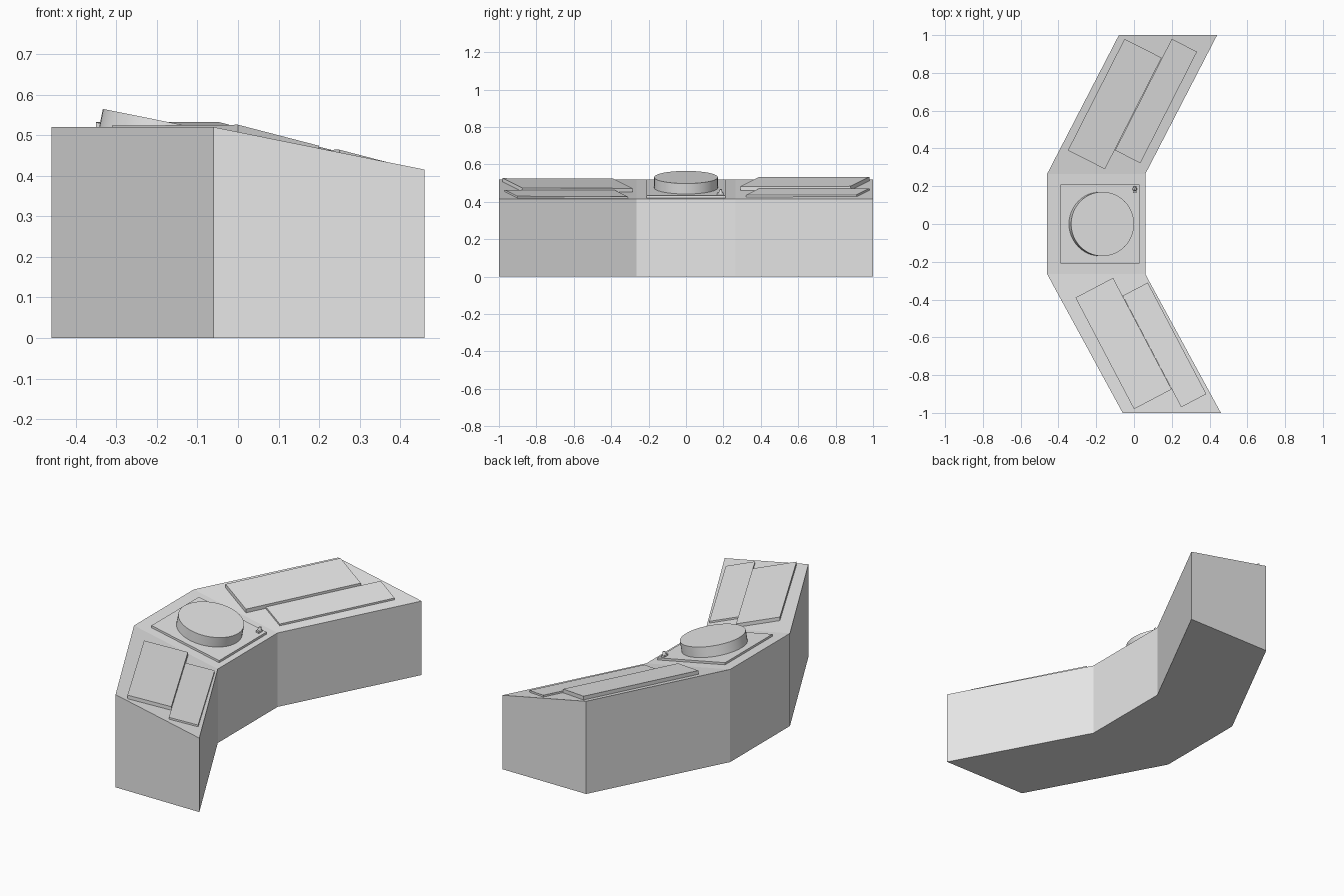
import bpy
import bmesh
import math
from mathutils import Vector, Matrix

cube = bpy.data.objects.get("Cube")
if cube:
    bpy.data.objects.remove(cube, do_unlink=True)

grey = bpy.data.materials.new("light grey")
grey.use_nodes = True
colour = (0.8, 0.8, 0.8, 1)
grey.diffuse_color = colour
grey.node_tree.nodes["Principled BSDF"].inputs["Base Color"].default_value = colour

BACK, WIDTH, BEND = -0.46, 0.52, 0.265
HIGH, LOW = 0.52, 0.415
TILT = math.atan((HIGH - LOW) / WIDTH)
END_X = {1: -0.08, -1: -0.06}      # outer edge at the two wing tips


def outer_x(y):
    """Outer edge of the bent desk at a given y."""
    side = 1 if y > 0 else -1
    t = max(0, (abs(y) - BEND) / (1 - BEND))
    return BACK + t * (END_X[side] - BACK)


def top_z(x, y):
    """Height of the sloping desk top."""
    return HIGH - (HIGH - LOW) * (x - outer_x(y)) / WIDTH


def finish(name, bm):
    bmesh.ops.recalc_face_normals(bm, faces=bm.faces)
    mesh = bpy.data.meshes.new(name)
    bm.to_mesh(mesh)
    bm.free()
    obj = bpy.data.objects.new(name, mesh)
    bpy.context.collection.objects.link(obj)
    mesh.materials.append(grey)
    return obj


def prism(name, outline, lower, upper):
    """Solid over an outline, with height functions for its two ends."""
    bm = bmesh.new()
    a = [bm.verts.new((x, y, lower(x, y))) for x, y in outline]
    b = [bm.verts.new((x, y, upper(x, y))) for x, y in outline]
    bm.faces.new(a)
    bm.faces.new(b)
    for i in range(len(a)):
        j = (i + 1) % len(a)
        bm.faces.new((a[i], a[j], b[j], b[i]))
    return finish(name, bm)


def plate(name, outline, thick):
    return prism(name, outline,
                 lambda x, y: top_z(x, y) - 0.005,
                 lambda x, y: top_z(x, y) + thick)


def panel(name, start, end, width, thick):
    """Rectangular panel; start and end lie on its outer edge."""
    a, b = Vector(start), Vector(end)
    d = (b - a).normalized()
    across = Vector((abs(d.y), -d.x * math.copysign(1, d.y))) * width
    plate(name, [a, b, b + across, a + across], thick)


# Desk body: a bent strip with a straight centre and two angled wings
bm = bmesh.new()
rings = []
for y in (-1, -BEND, BEND, 1):
    x = outer_x(y)
    rings.append([bm.verts.new(p) for p in (
        (x, y, 0), (x + WIDTH, y, 0), (x + WIDTH, y, LOW), (x, y, HIGH))])
for r, s in zip(rings, rings[1:]):
    for i in range(4):
        j = (i + 1) % 4
        bm.faces.new((r[i], r[j], s[j], s[i]))
bm.faces.new(rings[0])
bm.faces.new(rings[-1])
finish("desk_body", bm)

# Raised panels on both wings
panel("left_outer_panel", (-0.35, 0.39), (-0.05, 0.98), 0.22, 0.021)
panel("left_inner_panel", (-0.10, 0.39), (0.20, 0.98), 0.15, 0.01)
panel("right_outer_panel", (-0.31, -0.39), (0.0, -0.98), 0.225, 0.02)
panel("right_inner_panel", (-0.06, -0.38), (0.25, -0.97), 0.15, 0.01)

# Centre plate
plate("centre_plate",
      [(-0.39, -0.21), (0.03, -0.21), (0.03, 0.21), (-0.39, 0.21)], 0.012)


def tilted_cone(name, x, y, r1, r2, height, lift=0.0, sides=48):
    """Cylinder or cone standing square to the sloping top."""
    place = (Matrix.Translation((x, y, top_z(x, y) + lift))
             @ Matrix.Rotation(TILT, 4, "Y")
             @ Matrix.Translation((0, 0, height / 2)))
    bm = bmesh.new()
    bmesh.ops.create_cone(bm, cap_ends=True, segments=sides, radius1=r1,
                          radius2=r2, depth=height, matrix=place)
    obj = finish(name, bm)
    bpy.ops.object.select_all(action="DESELECT")
    obj.select_set(True)
    bpy.context.view_layer.objects.active = obj
    bpy.ops.object.shade_smooth_by_angle(angle=math.radians(30))


# Round drum and small lever on the centre plate
tilted_cone("centre_drum", -0.18, 0, 0.17, 0.17, 0.069)
plate("lever_base",
      [(-0.005, 0.165), (0.013, 0.165), (0.013, 0.2), (-0.005, 0.2)], 0.022)
tilted_cone("lever", 0.004, 0.185, 0.012, 0.006, 0.022, 0.018, 12)
